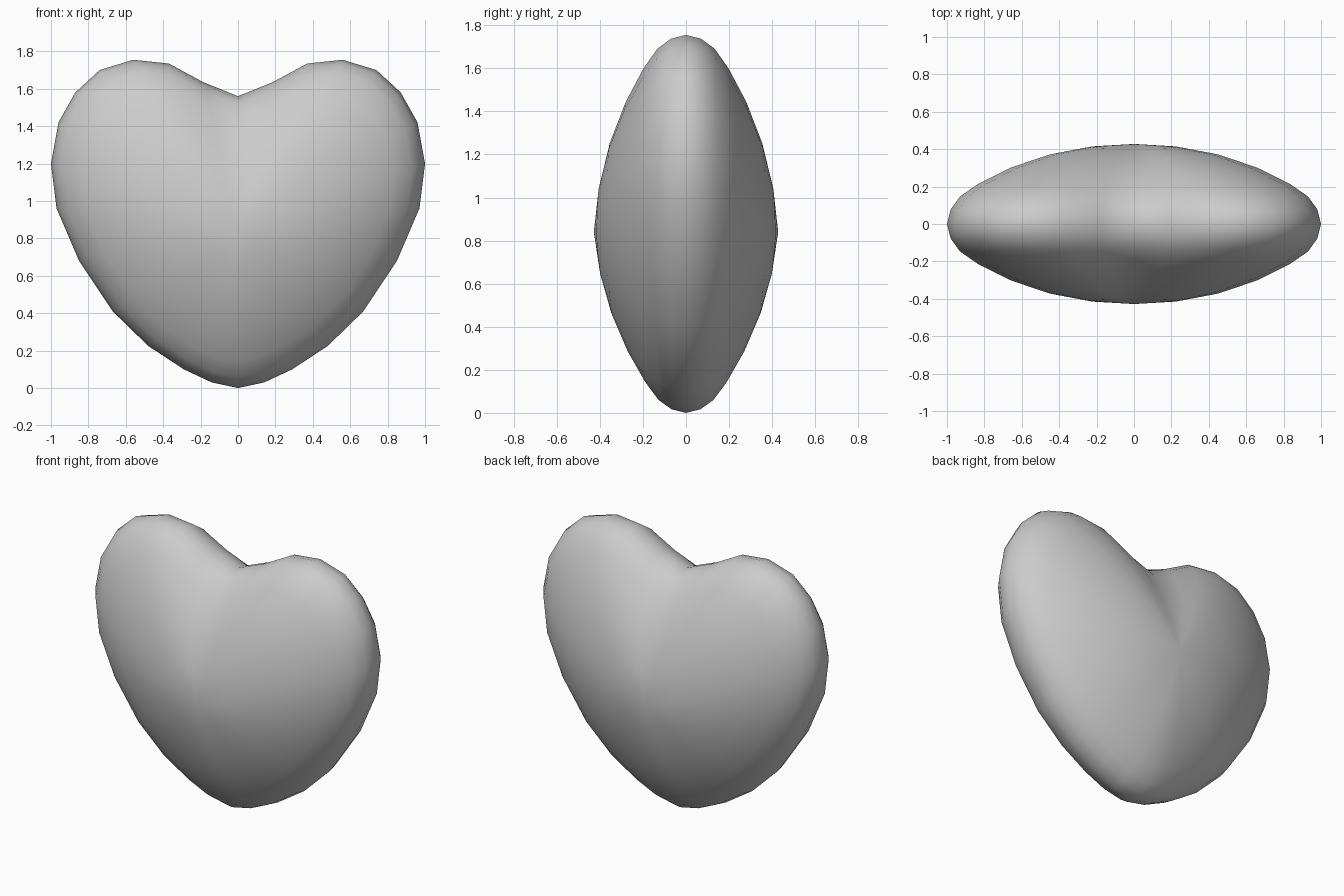
import bpy, bmesh
from mathutils import Vector

if "Cube" in bpy.data.objects:
    bpy.data.objects.remove(bpy.data.objects["Cube"])

# Right half of the heart outline (x, z), from bottom tip to top notch
HALF = [(0, 0), (.14, .03), (.29, .10), (.48, .225), (.67, .41), (.85, .68),
        (.97, .96), (1, 1.20), (.96, 1.42), (.87, 1.58), (.74, 1.70),
        (.56, 1.755), (.37, 1.735), (.185, 1.635), (0, 1.56)]
OUTLINE = HALF + [(-x, z) for x, z in HALF[-2:0:-1]]

# Puffed cross-section: (scale of outline, half thickness)
RINGS = [(.98, .08), (.93, .15), (.83, .22), (.66, .305), (.45, .375), (.23, .415)]
CENTRE_Z, DEPTH = .84, .428


def ring_point(x, z, s, y):
    # the notch fades out towards the middle of the heart
    z += max(0, .12 - .4 * abs(x)) * (1 - s) if z > 1.5 else 0
    dz = z - CENTRE_Z
    taper = 1 - .17 * s * dz * dz / (x * x + dz * dz)
    return Vector((x * s, y * taper, CENTRE_Z + dz * s))


bm = bmesh.new()
rim = [bm.verts.new(ring_point(x, z, 1, 0)) for x, z in OUTLINE]
n = len(rim)

# Front and back cushions share the rim
for side in (-1, 1):
    outer = rim
    for s, y in RINGS:
        inner = [bm.verts.new(ring_point(x, z, s, y * side)) for x, z in OUTLINE]
        for i in range(n):
            j = (i + 1) % n
            bm.faces.new((outer[i], outer[j], inner[j], inner[i]))
        outer = inner
    pole = bm.verts.new((0, DEPTH * side, CENTRE_Z))
    for i in range(n):
        bm.faces.new((outer[i], outer[(i + 1) % n], pole))

bmesh.ops.recalc_face_normals(bm, faces=bm.faces)
for f in bm.faces:
    f.smooth = True
mesh = bpy.data.meshes.new("heart")
bm.to_mesh(mesh)
bm.free()
heart = bpy.data.objects.new("heart", mesh)
bpy.context.collection.objects.link(heart)
